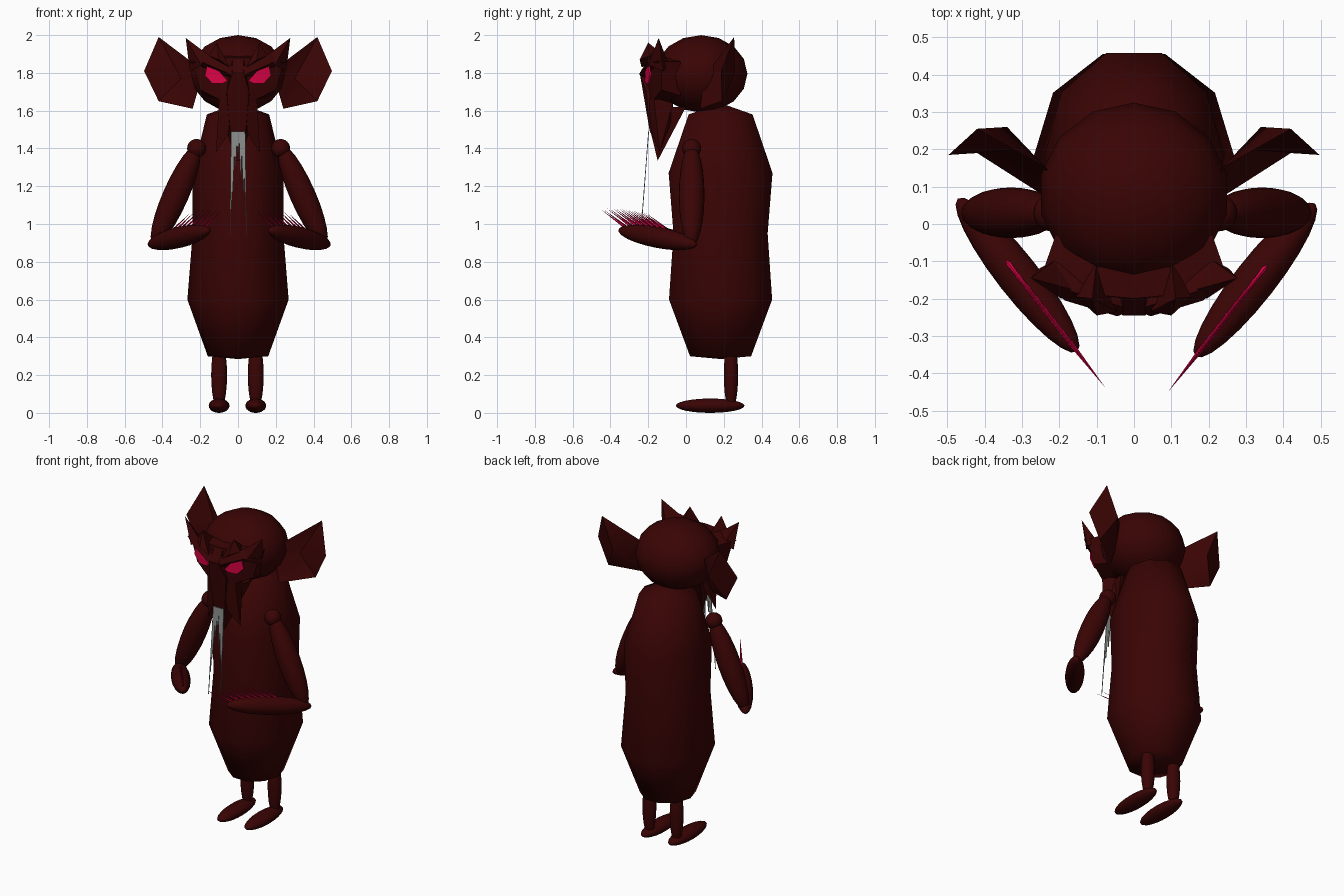
import bpy, bmesh, math
from mathutils import Vector as V

if "Cube" in bpy.data.objects:
    bpy.data.objects.remove(bpy.data.objects["Cube"])


def mat(name, rgb):
    m = bpy.data.materials.new(name)
    m.diffuse_color = (*rgb, 1)
    m.use_nodes = True
    m.node_tree.nodes["Principled BSDF"].inputs["Base Color"].default_value = m.diffuse_color
    return m


MAROON = mat("dark_maroon", (0.042, 0.0012, 0.0012))
PINK = mat("hot_pink", (0.75, 0.001, 0.065))
GREY = mat("drool_grey", (0.25, 0.26, 0.26))


def finish(name, bm, material, angle=60):
    bmesh.ops.recalc_face_normals(bm, faces=bm.faces)
    me = bpy.data.meshes.new(name)
    bm.to_mesh(me)
    bm.free()
    me.materials.append(material)
    me.shade_smooth()
    me.set_sharp_from_angle(angle=math.radians(angle))
    ob = bpy.data.objects.new(name, me)
    bpy.context.collection.objects.link(ob)
    return ob


def ellipsoid(name, c, r, seg=20, rings=12, turn=None):
    bm = bmesh.new()
    bmesh.ops.create_uvsphere(bm, u_segments=seg, v_segments=rings, radius=1)
    for v in bm.verts:
        v.co = V((v.co.x * r[0], v.co.y * r[1], v.co.z * r[2]))
        if turn:
            v.co.rotate(turn)
        v.co += V(c)
    return finish(name, bm, MAROON)


def limb(name, a, b, r):
    a, b = V(a), V(b)
    return ellipsoid(name, (a + b) / 2, (r, r, (b - a).length / 2),
                     turn=(b - a).to_track_quat('Z', 'Y'))


def flip(pts, s):
    return [(p[0] * s, p[1], p[2]) for p in pts]


def hull(name, pts, material=MAROON, angle=35):
    bm = bmesh.new()
    for p in pts:
        bm.verts.new(p)
    res = bmesh.ops.convex_hull(bm, input=bm.verts)
    junk = [g for g in res["geom_interior"] if isinstance(g, bmesh.types.BMVert)]
    bmesh.ops.delete(bm, geom=junk, context='VERTS')
    return finish(name, bm, material, angle)


# Body: ten-sided loft (z, x radius, y radius)
bm = bmesh.new()
rings = []
for z, rx, ry in [(0.3, 0.16, 0.17), (0.6, 0.268, 0.287), (0.95, 0.24, 0.262),
                  (1.27, 0.24, 0.289), (1.58, 0.165, 0.178)]:
    rings.append([bm.verts.new((rx * math.cos(i * math.tau / 10),
                                0.183 + ry * math.sin(i * math.tau / 10), z)) for i in range(10)])
for lo, hi in zip(rings, rings[1:]):
    for i in range(10):
        j = (i + 1) % 10
        bm.faces.new((lo[i], lo[j], hi[j], hi[i]))
for ring, z in ((rings[0], 0.285), (rings[-1], 1.64)):
    pole = bm.verts.new((0, 0.183, z))
    for i in range(10):
        bm.faces.new((ring[i], ring[(i + 1) % 10], pole))
finish("body", bm, MAROON, 80)

# Head
ellipsoid("head", (0, 0.08, 1.795), (0.255, 0.245, 0.205), 14, 8)

# Face centre: nose ridge and pointed snout
nose = [(0.03, -0.245, 1.80), (0.06, -0.21, 1.70), (0.04, -0.19, 1.48),
        (0.03, -0.22, 1.70), (0.06, -0.1, 1.60), (0.03, -0.2, 1.87)]
hull("nose", nose + flip(nose, -1))
snout = [(0.04, -0.19, 1.5), (0.012, -0.15, 1.335), (0.07, -0.17, 1.62),
         (0.06, -0.065, 1.54), (0.1, 0.0, 1.62), (0.03, -0.1, 1.43)]
hull("snout", snout + flip(snout, -1))

for s, side in ((1, "right"), (-1, "left")):
    # Face plates, horns and jowls
    hull("cheek_" + side, flip([
        (0, -0.2, 1.88), (0, -0.21, 1.65), (0.15, -0.185, 1.88), (0.245, -0.13, 1.86),
        (0.2, -0.13, 1.71), (0.1, -0.17, 1.66), (0, -0.03, 1.90), (0, -0.03, 1.64),
        (0.21, -0.03, 1.86), (0.18, -0.03, 1.68)], s))
    hull("brow_" + side, flip([
        (0.012, -0.235, 1.765), (0.045, -0.247, 1.795), (0.185, -0.205, 1.855),
        (0.262, -0.14, 1.86), (0.02, -0.225, 1.83), (0.17, -0.18, 1.905),
        (0.02, -0.14, 1.83), (0.22, -0.1, 1.87)], s))
    hull("outer_horn_" + side, flip([
        (0.277, -0.145, 1.985), (0.255, -0.12, 1.81), (0.15, -0.18, 1.89),
        (0.2, -0.09, 1.84), (0.195, -0.2, 1.84)], s))
    hull("inner_horn_" + side, flip([
        (0.112, -0.2, 1.96), (0.045, -0.235, 1.83), (0.155, -0.195, 1.89),
        (0.1, -0.1, 1.88), (0.1, -0.245, 1.87)], s))
    hull("jowl_" + side, flip([
        (0.04, -0.205, 1.66), (0.1, -0.17, 1.67), (0.09, -0.14, 1.55),
        (0.116, -0.14, 1.38), (0.05, -0.18, 1.48), (0.06, -0.07, 1.56),
        (0.08, -0.07, 1.64)], s))

    # Eye plate
    eye = [(0.055, -0.219, 1.758), (0.10, -0.217, 1.81), (0.165, -0.2, 1.835),
           (0.175, -0.192, 1.785), (0.135, -0.203, 1.743), (0.08, -0.215, 1.745)]
    hull("eye_" + side, flip(eye + [(x, y + 0.009, z) for x, y, z in eye], s), PINK)

    # Ear: rim closed by a back apex and a front hollow
    bm = bmesh.new()
    rim = [bm.verts.new(p) for p in flip([
        (0.42, 0.255, 1.99), (0.497, 0.185, 1.81), (0.42, 0.19, 1.65),
        (0.24, 0.075, 1.61), (0.2, 0.09, 1.75), (0.235, 0.15, 1.85)], s)]
    for apex in flip([(0.34, 0.26, 1.80), (0.30, 0.2, 1.77)], s):
        v = bm.verts.new(apex)
        for i in range(6):
            bm.faces.new((rim[i], rim[(i + 1) % 6], v))
    finish("ear_" + side, bm, MAROON, 40)

    # Arm (the left one sits slightly further in)
    o = 0 if s > 0 else 0.013
    ellipsoid("shoulder_" + side, (s * (0.226 - o / 2), 0.03, 1.40), (0.05,) * 3)
    limb("upper_arm_" + side, (s * (0.225 - o), 0.03, 1.42), (s * (0.46 - o), 0.03, 0.885), 0.068)
    elbow = V((s * (0.485 - o), 0.055 + o, 0.89))
    wrist = V((s * (0.165 - o), -0.355 + o, 0.968))
    limb("forearm_" + side, elbow, wrist, 0.056)

    # Row of thin spikes on the forearm
    bm = bmesh.new()
    along = (wrist - elbow).normalized()
    up = V((0, 0, 1))
    lean = along * 0.155 + up * 0.068
    across = along.cross(up).normalized()
    for k in range(8):
        t = 0.40 + 0.54 * k / 7
        c = elbow.lerp(wrist, t) + up * 0.05 * math.sqrt(max(0, 1 - (2 * t - 1) ** 2))
        base = [bm.verts.new(c + 0.007 * d) for d in (across, up, -across, -up)]
        tip = bm.verts.new(c + lean)
        bm.faces.new(base)
        for i in range(4):
            bm.faces.new((base[i], base[(i + 1) % 4], tip))
    finish("arm_spikes_" + side, bm, PINK)

    # Leg and foot
    x = s * (0.094 if s > 0 else 0.1)
    ellipsoid("leg_" + side, (x, 0.238, 0.2), (0.042, 0.038, 0.19))
    ellipsoid("foot_" + side, (x, 0.128, 0.038), (0.055, 0.182, 0.038))

# Drool: thin tapering strands (x, half width, lower end)
bm = bmesh.new()
for x, w, end in [(-0.042, 0.003, 0.94), (0.044, 0.003, 0.94), (-0.03, 0.008, 1.17),
                  (0.03, 0.008, 1.18), (-0.014, 0.007, 1.31), (0.015, 0.007, 1.26),
                  (0.0, 0.007, 1.38), (-0.036, 0.005, 1.08), (0.038, 0.005, 1.15)]:
    top, row = 1.49, []
    for z, ww in ((top, w), ((top + end) / 2, w * 0.8), (end, w * 0.3)):
        y = -0.198 - 0.042 * (top - z) / 0.55
        cx = x * (0.8 + 0.2 * (top - z) / (top - end))
        row.append([bm.verts.new((cx + a * ww, y + b * 0.002, z))
                    for a, b in ((-1, -1), (1, -1), (1, 1), (-1, 1))])
    for a, b in zip(row, row[1:]):
        for i in range(4):
            j = (i + 1) % 4
            bm.faces.new((a[i], a[j], b[j], b[i]))
    bm.faces.new(row[0])
    bm.faces.new(row[-1])
finish("drool", bm, GREY)
